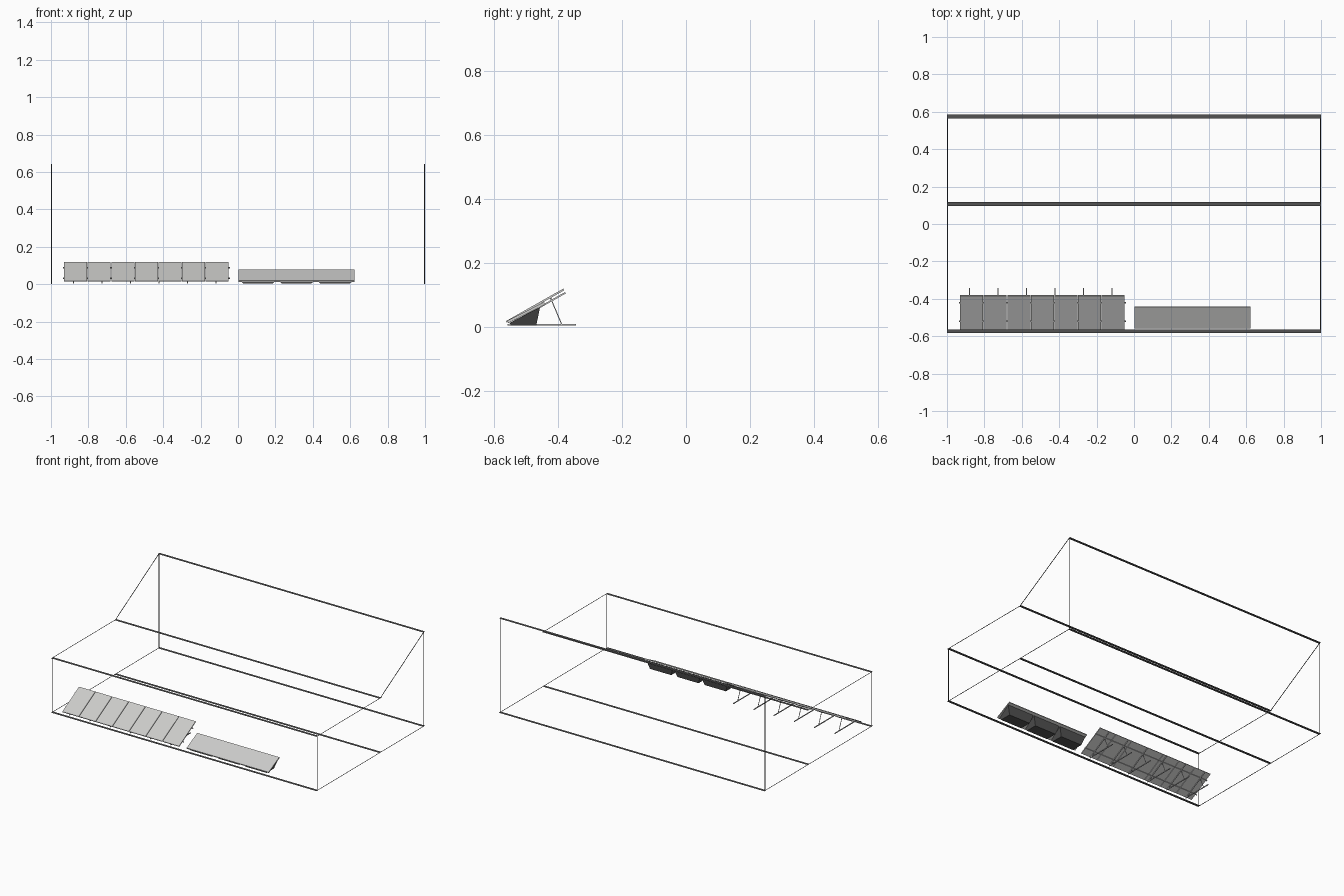
import bpy, bmesh, math
from mathutils import Matrix, Vector

cube = bpy.data.objects.get("Cube")
if cube:
    bpy.data.objects.remove(cube, do_unlink=True)


def material(name, rgb):
    m = bpy.data.materials.new(name)
    m.use_nodes = True
    m.diffuse_color = (*rgb, 1)
    m.node_tree.nodes["Principled BSDF"].inputs["Base Color"].default_value = (*rgb, 1)
    return m


GREY = material("panel grey", (0.6, 0.6, 0.59))
METAL = material("aluminium", (0.58, 0.58, 0.58))
DARK = material("dark plastic", (0.085, 0.085, 0.085))
LINE = material("frame charcoal", (0.085, 0.085, 0.085))


def make(name, bm, mat):
    bmesh.ops.recalc_face_normals(bm, faces=bm.faces)
    me = bpy.data.meshes.new(name)
    bm.to_mesh(me)
    bm.free()
    me.materials.append(mat)
    ob = bpy.data.objects.new(name, me)
    bpy.context.collection.objects.link(ob)
    return ob


def box(name, centre, size, mat, tilt):
    bm = bmesh.new()
    bmesh.ops.create_cube(bm, size=1)
    bm.transform(Matrix.Translation(centre) @ Matrix.Rotation(tilt, 4, 'X')
                 @ Matrix.Diagonal((*size, 1)))
    return make(name, bm, mat)


def beam(name, x, start, end, width, mat):
    """Square bar in the y-z plane between two (y, z) points."""
    a, b = Vector((x, *start)), Vector((x, *end))
    d = b - a
    return box(name, (a + b) / 2, (width, d.length, width), mat, math.atan2(d.z, d.y))


def sloped(name, x, slope, s0, s1, depth, thick, width, mat):
    """Slab on a slope given as (y, z, degrees), its top at some depth below it."""
    y, z, degrees = slope
    t = math.radians(degrees)
    up = Vector((0, math.cos(t), math.sin(t)))
    out = Vector((0, -math.sin(t), math.cos(t)))
    centre = Vector((x, y, z)) + up * (s0 + s1) / 2 - out * (depth + thick / 2)
    return box(name, centre, (width, s1 - s0, thick), mat, t)


def ribbon(name, corners):
    bm = bmesh.new()
    bm.faces.new([bm.verts.new(c) for c in corners])
    return make(name, bm, LINE)


# Outline of the site: flat ribbons along x at each corner of the section
FRONT, MID, BACK = -0.573, 0.107, 0.575
LOW, HIGH = 0.37, 0.642
section = [(FRONT, 0), (FRONT, LOW), (MID, LOW), (BACK, HIGH), (BACK, 0), (MID, 0)]
for i, (y, z) in enumerate(section):
    ribbon(f"long_line_{i}", [(-1, y - 0.01, z), (1, y - 0.01, z),
                              (1, y + 0.01, z), (-1, y + 0.01, z)])

# End outlines: narrow ribbons joining the corners on both sides
for side, sx in (("left", 1), ("right", -1)):
    for i, (y, z) in enumerate(section):
        y2, z2 = section[(i + 1) % len(section)]
        inner = sx * 0.995
        ribbon(f"end_line_{side}_{i}", [(sx, y, z), (inner, y, z),
                                        (inner, y2, z2), (sx, y2, z2)])

# Tilted array of upright panels
ARRAY = (-0.563, 0.018, 29.5)
PITCH, LENGTH, THICK = 0.126, 0.206, 0.006
for i in range(7):
    sloped(f"upright_panel_{i}", -0.931 + PITCH * (i + 0.5), ARRAY,
           0, LENGTH, 0, THICK, PITCH - 0.003, GREY)

# Cross rails under the upright panels
for name, s in (("lower_rail", 0.042), ("upper_rail", 0.155)):
    sloped(name, -0.49, ARRAY, s, s + 0.005, THICK, 0.006, 0.892, METAL)

# Triangular supports
for i in range(6):
    x = -0.88 + 0.1525 * i
    sloped(f"slope_beam_{i}", x, ARRAY, 0.006, LENGTH, 0.012, 0.005, 0.004, METAL)
    beam(f"ground_beam_{i}", x, (-0.558, 0.007), (-0.343, 0.007), 0.005, METAL)
    beam(f"rear_strut_{i}", x, (-0.421, 0.085), (-0.389, 0.009), 0.003, METAL)

# Row of sideways panels resting on ballast tubs
ROW = (-0.559, 0.019, 27)
TUB = 0.206
for i in range(3):
    x = 0.004 + TUB * (i + 0.5)
    sloped(f"sideways_panel_{i}", x, ROW, 0, 0.129, 0, 0.008, TUB, GREY)
    bm = bmesh.new()
    # side profile: (y, z, half width), flaring toward the top
    profile = [(-0.548, 0.004, 0.08), (-0.468, 0.004, 0.08),
               (-0.456, 0.062, 0.1), (-0.55, 0.013, 0.09)]
    rings = [[bm.verts.new((x + s * w, y, z)) for y, z, w in profile] for s in (-1, 1)]
    for ring in rings:
        bm.faces.new(ring)
    for a in range(4):
        b = (a + 1) % 4
        bm.faces.new((rings[0][a], rings[0][b], rings[1][b], rings[1][a]))
    make(f"ballast_tub_{i}", bm, DARK)
